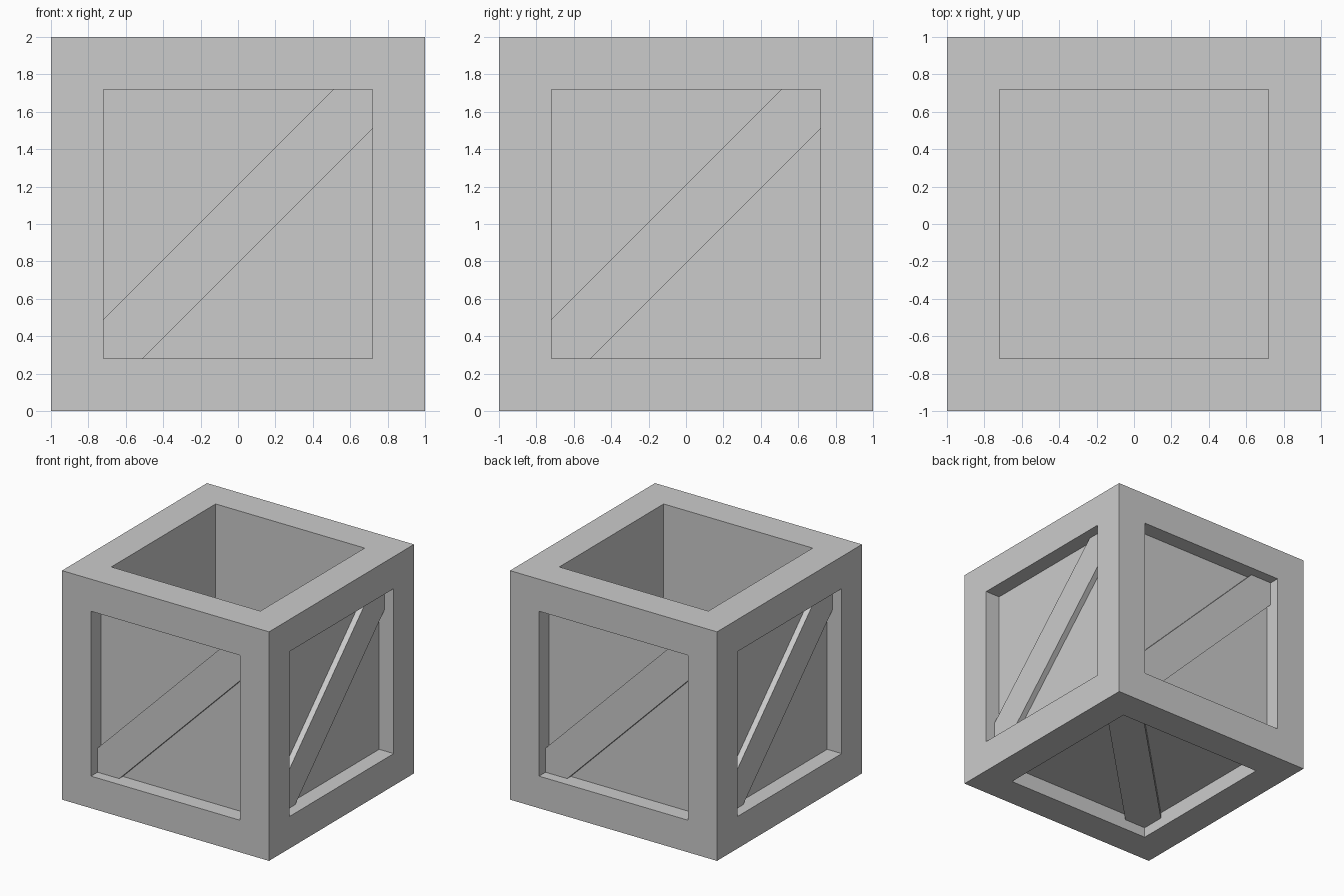
import bpy, bmesh
from math import pi
from mathutils import Matrix, Vector

if "Cube" in bpy.data.objects:
    bpy.data.objects.remove(bpy.data.objects["Cube"])

RIM = 0.28       # frame width around every opening
RECESS = 0.14    # depth of the side and bottom panels
PROUD = 0.05     # thickness of the diagonal braces
H = 1 - RIM      # half width of an opening
W = 0.21         # half height of a brace, measured vertically


def finish(bm, name):
    bmesh.ops.recalc_face_normals(bm, faces=bm.faces)
    mesh = bpy.data.meshes.new(name)
    bm.to_mesh(mesh)
    bm.free()
    obj = bpy.data.objects.new(name, mesh)
    bpy.context.collection.objects.link(obj)
    return obj


# Crate body: a cube with recessed panels and a deep open top
bm = bmesh.new()
bmesh.ops.create_cube(bm, size=2, matrix=Matrix.Translation((0, 0, 1)))
panels = bm.faces[:]
bmesh.ops.inset_individual(bm, faces=panels, thickness=RIM, use_even_offset=True)
for face in panels:
    normal = face.normal.copy()
    depth = 2 - RIM if normal.z > 0.5 else RECESS
    inner = bmesh.ops.extrude_discrete_faces(bm, faces=[face])["faces"][0]
    bmesh.ops.translate(bm, verts=inner.verts, vec=-normal * depth)
finish(bm, "crate_body")


# Diagonal brace, modelled on the +x face around the cube centre
def brace(name, rotation):
    outline = [(-H, -H), (W - H, -H), (H, H - W),
               (H, H), (H - W, H), (-H, W - H)]
    bm = bmesh.new()
    base = bm.faces.new([bm.verts.new((1 - RECESS, y, z)) for y, z in outline])
    ext = bmesh.ops.extrude_face_region(bm, geom=[base])["geom"]
    tops = [v for v in ext if isinstance(v, bmesh.types.BMVert)]
    bmesh.ops.translate(bm, verts=tops, vec=Vector((PROUD, 0, 0)))
    bmesh.ops.transform(bm, verts=bm.verts,
                        matrix=Matrix.Translation((0, 0, 1)) @ rotation)
    finish(bm, name)


# Four side braces and one under the floor
for i, side in enumerate(("right", "back", "left", "front")):
    brace(side + "_brace", Matrix.Rotation(i * pi / 2, 4, 'Z'))
brace("bottom_brace", Matrix.Rotation(pi / 2, 4, 'Y'))
